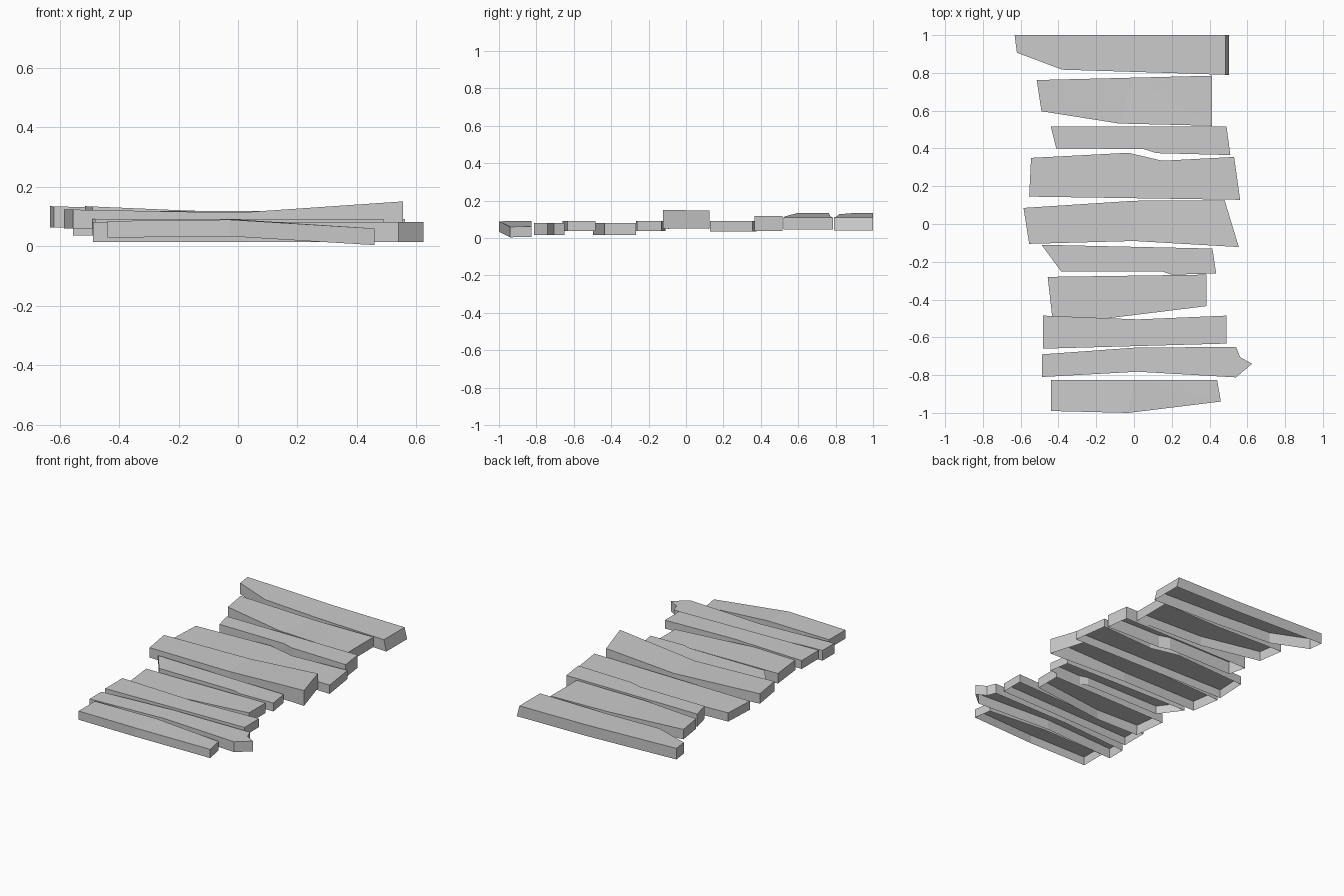
import bpy, bmesh

if "Cube" in bpy.data.objects:
    bpy.data.objects.remove(bpy.data.objects["Cube"])

LOW, HIGH = 0.081, 0.092   # top heights of the flat boards


def with_middle(left, right, mids):
    """Edge from left to right corner; straight edges get a middle point at x = 0."""
    if not mids or all(abs(x) > 0.3 for x, y in mids):
        a = max([left] + mids)
        t = -a[0] / (right[0] - a[0])
        mids = sorted(mids + [(0, a[1] + t * (right[1] - a[1]))])
    return [left] + mids + [right]


def plank(name, fl, fr, bl, br, top, depth, front=[], back=[], tip=[],
          thin_mid=0.0, thin_right=0.0, slant=0.0):
    """Hollow board, open underneath. Corners are front/back left/right,
    top is one height or (left, middle, right) heights."""
    if isinstance(top, float):
        top = (top, top, top)
    outline = with_middle(fl, fr, front) + tip + with_middle(bl, br, back)[::-1]
    x0 = min(x for x, y in outline)
    x1 = max(x for x, y in outline)
    bm = bmesh.new()
    upper, lower = [], []
    for x, y in outline:
        t = x / x0 if x < 0 else x / x1
        end = top[0] if x < 0 else top[2]
        z = top[1] + (end - top[1]) * t
        d = depth + thin_mid * (1 - t) + (thin_right * t if x > 0 else 0)
        in_x = slant if x == x1 else 0
        upper.append(bm.verts.new((x - in_x, y, z)))
        lower.append(bm.verts.new((x, y, z - d)))
    for i in range(len(outline)):
        j = (i + 1) % len(outline)
        bm.faces.new((lower[i], lower[j], upper[j], upper[i]))
    lid = bm.faces.new(upper)
    bmesh.ops.triangulate(bm, faces=[lid])
    mesh = bpy.data.meshes.new(name)
    bm.to_mesh(mesh)
    bm.free()
    bpy.context.collection.objects.link(bpy.data.objects.new(name, mesh))


# Front boards
plank("front_plank", (-.44, -.99), (.46, -.94), (-.44, -.825), (.44, -.825),
      (.085, .09, .06), .056, front=[(-.03, -1)])
plank("splintered_plank", (-.488, -.81), (.54, -.812), (-.488, -.69), (.54, -.65),
      LOW, .066, front=[(.02, -.782)], back=[(0, -.655)],
      tip=[(.625, -.74), (.562, -.705)])
plank("third_plank", (-.482, -.66), (.49, -.633), (-.482, -.485), (.49, -.485),
      HIGH, .054, back=[(.02, -.505)])
plank("fourth_plank", (-.433, -.492), (.383, -.435), (-.457, -.28), (.383, -.268),
      LOW, .065, front=[(-.13, -.498)])
plank("narrow_plank", (-.385, -.252), (.435, -.262), (-.49, -.11), (.415, -.13),
      HIGH, .054, front=[(.15, -.252), (.2, -.268)])

# Raised middle board
plank("middle_plank", (-.555, -.105), (.555, -.122), (-.585, .085), (.48, .125),
      (.124, .113, .151), .064, front=[(0, -.09)], back=[(0, .123)],
      thin_right=.035)

# Back boards
plank("wide_plank", (-.555, .145), (.562, .128), (-.545, .35), (.53, .355),
      HIGH, .056, back=[(-.03, .377), (.15, .335)])
plank("eighth_plank", (-.412, .4), (.51, .365), (-.44, .515), (.49, .515),
      .119, .082, front=[(.05, .397), (.12, .375)])
plank("tilted_plank", (-.49, .597), (.413, .52), (-.515, .762), (.413, .785),
      (.135, .113, .11), .064, front=[(-.08, .532)])
plank("back_plank", (-.62, .907), (.502, .79), (-.632, 1), (.502, 1),
      (.135, .115, .11), .071, front=[(-.38, .817)], slant=.018)
